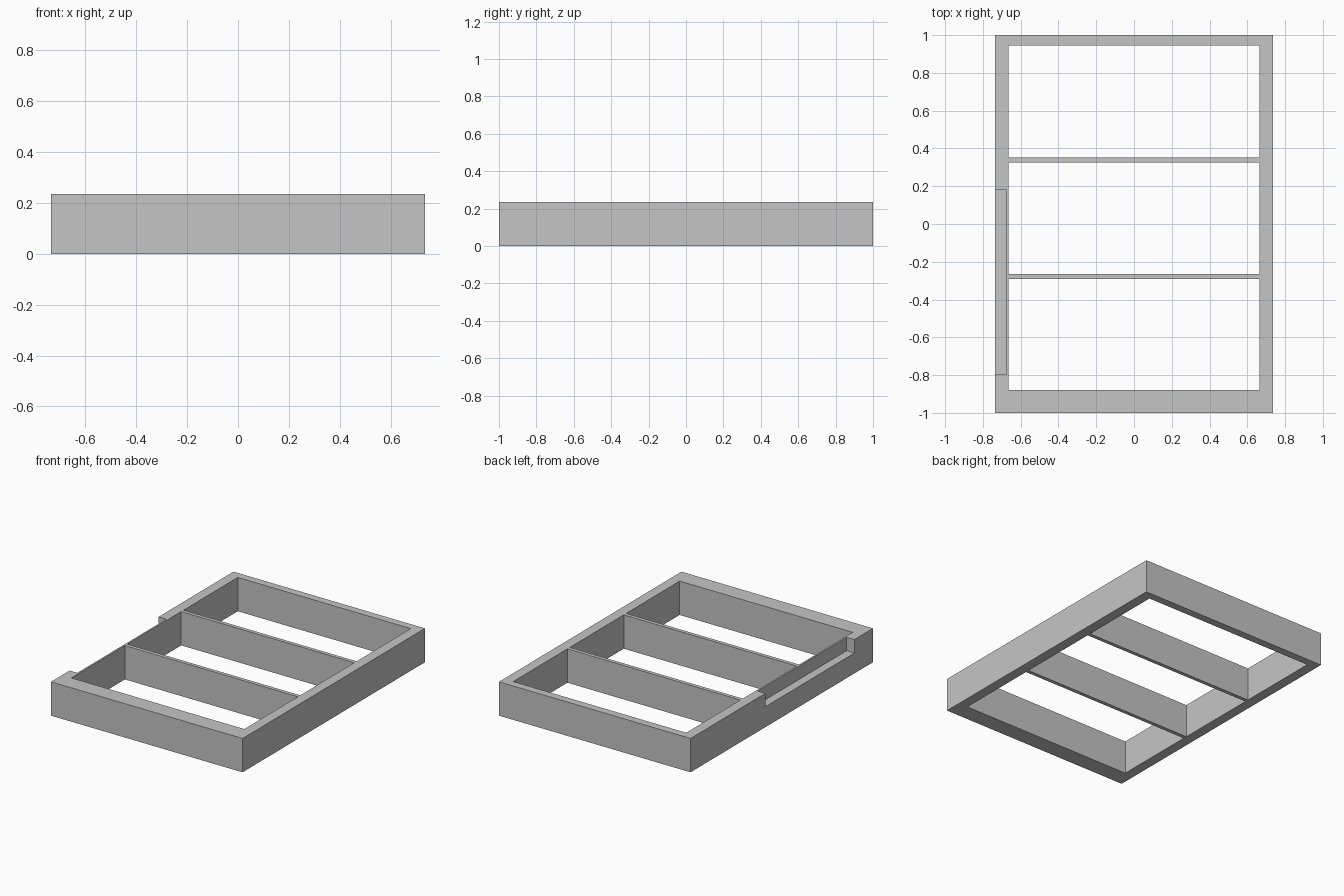
import bpy

if "Cube" in bpy.data.objects:
    bpy.data.objects.remove(bpy.data.objects["Cube"], do_unlink=True)

HALF_W, HALF_L, HEIGHT = 0.735, 1.0, 0.235
INNER = 0.664          # inner face of the side rails
OVER = 0.1             # how far cutters reach past the body

grey = bpy.data.materials.new("plain grey")
grey.use_nodes = True
grey.diffuse_color = (0.56, 0.56, 0.56, 1)
grey.node_tree.nodes["Principled BSDF"].inputs["Base Color"].default_value = (0.56, 0.56, 0.56, 1)


def box(name, x, y, z):
    """Box spanning the given (min, max) ranges."""
    bpy.ops.mesh.primitive_cube_add(size=1)
    ob = bpy.context.object
    ob.name = name
    for v in ob.data.vertices:
        v.co = [r[0] if c < 0 else r[1] for c, r in zip(v.co, (x, y, z))]
    ob.data.materials.append(grey)
    return ob


def cut(body, cutter):
    """Subtract the cutter from the body and discard it."""
    mod = body.modifiers.new("cut", 'BOOLEAN')
    mod.operation = 'DIFFERENCE'
    mod.solver = 'EXACT'
    mod.object = cutter
    cutter.hide_render = True
    bpy.context.view_layer.objects.active = body
    bpy.ops.object.modifier_apply(modifier=mod.name)
    bpy.data.objects.remove(cutter, do_unlink=True)


# Solid slab that becomes the frame
frame = box("divided_frame", (-HALF_W, HALF_W), (-HALF_L, HALF_L), (0, HEIGHT))

# Three open bays, leaving two thin cross dividers
for bay in [(-0.879, -0.292), (-0.266, 0.326), (0.352, 0.946)]:
    cut(frame, box("bay_cutter", (-INNER, INNER), bay, (-OVER, HEIGHT + OVER)))

# Long notch in the top outer edge of the right rail, leaving a thin lip
cut(frame, box("notch_cutter", (-HALF_W - OVER, -0.676), (-0.796, 0.18), (0.142, HEIGHT + OVER)))
